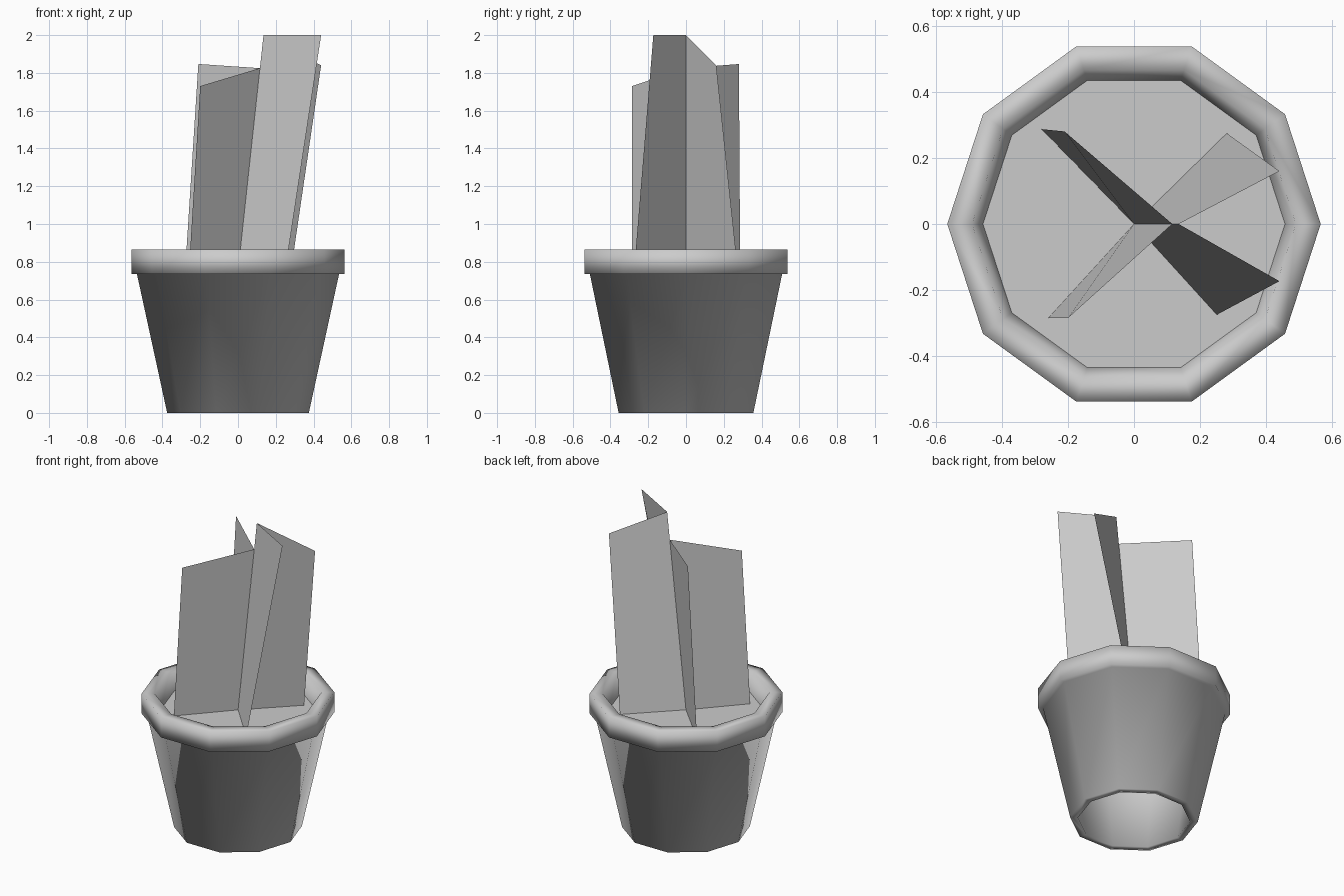
import bpy
import math

if "Cube" in bpy.data.objects:
    bpy.data.objects.remove(bpy.data.objects["Cube"])

SIDES = 10


def grey_material(name, value):
    mat = bpy.data.materials.new(name)
    mat.diffuse_color = (value, value, value, 1)
    mat.use_nodes = True
    mat.node_tree.nodes["Principled BSDF"].inputs["Base Color"].default_value = mat.diffuse_color
    return mat


GREY = grey_material("plain_grey", 0.6)


def make_object(name, verts, faces, smooth=False):
    mesh = bpy.data.meshes.new(name)
    mesh.from_pydata(verts, [], faces)
    mesh.materials.append(GREY)
    for poly in mesh.polygons:
        poly.use_smooth = smooth
    obj = bpy.data.objects.new(name, mesh)
    bpy.context.collection.objects.link(obj)
    return obj


def ring(radius, z):
    step = 2 * math.pi / SIDES
    return [(radius * math.cos(i * step), radius * math.sin(i * step), z)
            for i in range(SIDES)]


# Pot: closed wall profile (radius, height) turned around z, open underneath
profile = [(0.375, 0), (0.535, 0.735), (0.565, 0.735), (0.565, 0.865),
           (0.49, 0.865), (0.457, 0.755), (0.33, 0)]
verts, faces = [], []
for radius, z in profile:
    verts += ring(radius, z)
for p in range(len(profile)):
    q = (p + 1) % len(profile)
    for i in range(SIDES):
        j = (i + 1) % SIDES
        faces.append((p * SIDES + i, p * SIDES + j, q * SIDES + j, q * SIDES + i))
make_object("pot", verts, faces, smooth=True)

# Soil disc inside the rim
make_object("soil", ring(0.457, 0.755), [tuple(range(SIDES))])

# Four flat leaves fanning out from a leaning centre line
root = (0, 0, 0.75)
tall, short = (0.135, 0, 2.0), (0.116, 0, 1.825)
leaves = {
    "leaf_front_right": ((0.25, -0.275, 0.75), (0.44, -0.173, 2.0), tall),
    "leaf_back_right": ((0.28, 0.275, 0.75), (0.44, 0.16, 1.84), tall),
    "leaf_front_left": ((-0.26, -0.285, 0.75), (-0.2, -0.285, 1.73), short),
    "leaf_back_left": ((-0.28, 0.287, 0.75), (-0.21, 0.28, 1.847), short),
}
for name, (outer_low, outer_top, centre_top) in leaves.items():
    make_object(name, [root, outer_low, outer_top, centre_top], [(0, 1, 2, 3)])
